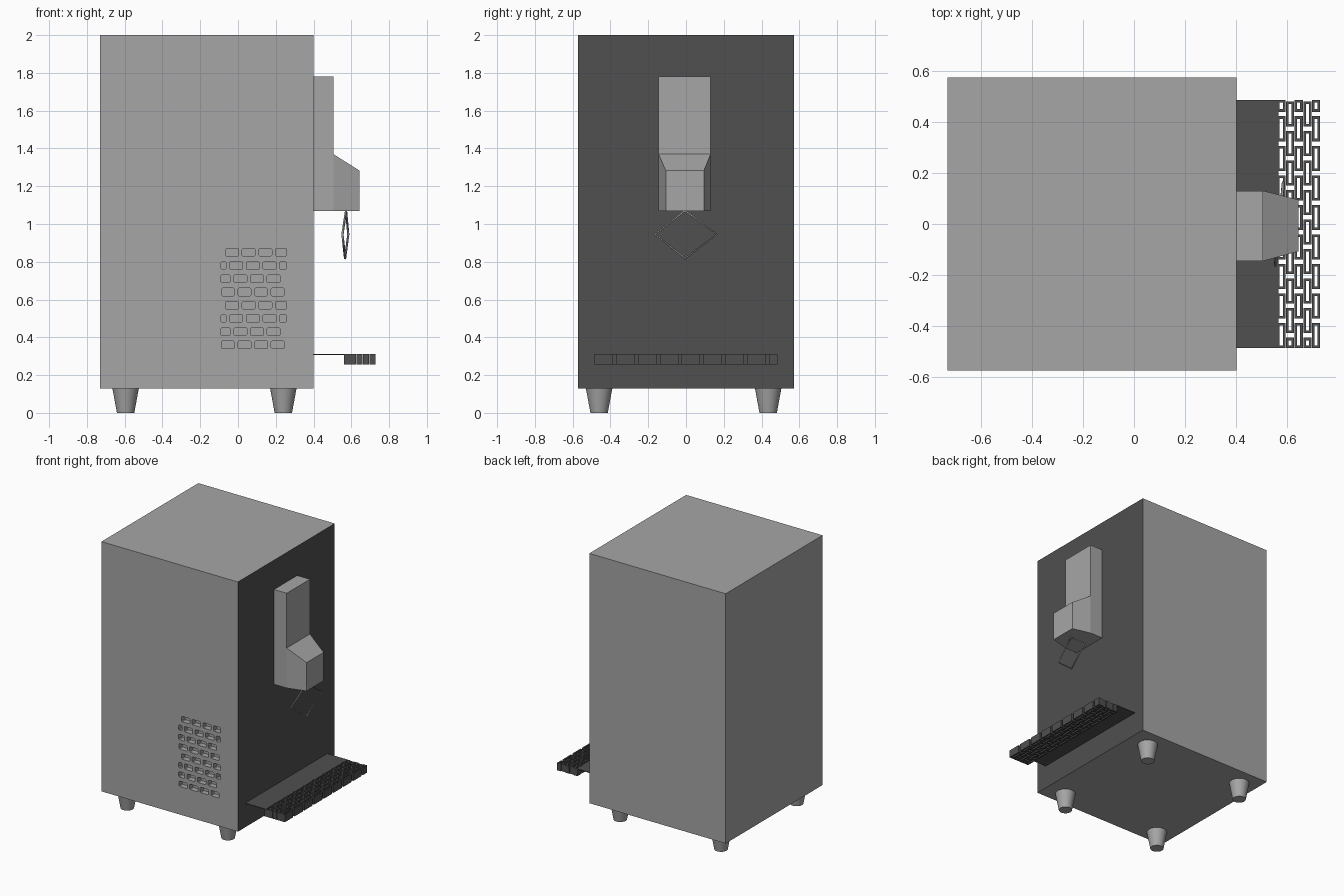
import bpy, bmesh, math
from mathutils import Vector

if "Cube" in bpy.data.objects:
    bpy.data.objects.remove(bpy.data.objects["Cube"])


def material(name, value):
    m = bpy.data.materials.new(name)
    m.diffuse_color = (value, value, value, 1)
    m.use_nodes = True
    m.node_tree.nodes["Principled BSDF"].inputs["Base Color"].default_value = m.diffuse_color
    return m


GREY = material("brushed grey", 0.38)
DARK = material("dark charcoal", 0.08)


def finish(name, bm, *mats):
    bmesh.ops.recalc_face_normals(bm, faces=bm.faces)
    me = bpy.data.meshes.new(name)
    bm.to_mesh(me)
    bm.free()
    for m in mats:
        me.materials.append(m)
    ob = bpy.data.objects.new(name, me)
    bpy.context.collection.objects.link(ob)
    return ob


def add_box(bm, x0, x1, y0, y1, z0, z1):
    vs = bmesh.ops.create_cube(bm, size=1)["verts"]
    for v in vs:
        v.co = Vector((x1 if v.co.x > 0 else x0,
                       y1 if v.co.y > 0 else y0,
                       z1 if v.co.z > 0 else z0))
    return vs


# Cabinet, with the dispensing side dark
bm = bmesh.new()
add_box(bm, -0.73, 0.40, -0.573, 0.573, 0.13, 2.0)
bm.normal_update()
for f in bm.faces:
    if f.normal.x > 0.9:
        f.material_index = 1
cabinet = finish("cabinet", bm, GREY, DARK)

# Vent slots: bricks stepping a quarter pitch per row, clipped to a panel
bm = bmesh.new()
for row in range(8):
    z = 0.85 - 0.07 * row
    for k in range(-1, 5):
        x = -0.066 + 0.022 * (row % 4) + 0.088 * k
        a, b = max(x, -0.09), min(x + 0.069, 0.257)
        if b - a > 0.02:
            add_box(bm, a, b, -0.6, -0.533, z - 0.02, z + 0.02)
bmesh.ops.bevel(bm, geom=[e for e in bm.edges
                          if abs(e.verts[0].co.y - e.verts[1].co.y) > 0.01],
                offset=0.005, segments=1, affect='EDGES')
cutter = finish("vent_cutter", bm, GREY)
cutter.hide_render = True
mod = cabinet.modifiers.new("vents", 'BOOLEAN')
mod.operation = 'DIFFERENCE'
mod.solver = 'EXACT'
mod.object = cutter
bpy.context.view_layer.objects.active = cabinet
bpy.ops.object.modifier_apply(modifier=mod.name)
bpy.data.objects.remove(cutter)

# Tapered round feet
for fx in (-0.595, 0.24):
    for fy in (-0.46, 0.435):
        bpy.ops.mesh.primitive_cone_add(vertices=32, radius1=0.046, radius2=0.07,
                                        depth=0.13, location=(fx, fy, 0.065))
        foot = bpy.context.object
        foot.name = "foot"
        foot.data.materials.append(GREY)
        bpy.ops.object.shade_smooth_by_angle(angle=math.radians(40))

# Dispenser head: upright block and tapered nose
bm = bmesh.new()
add_box(bm, 0.40, 0.505, -0.145, 0.13, 1.07, 1.78)
finish("dispenser_block", bm, GREY)
bm = bmesh.new()
for v in add_box(bm, 0.505, 0.643, -0.145, 0.13, 1.07, 1.37):
    if v.co.x > 0.6:
        v.co.y = 0.095 if v.co.y > 0 else -0.107
        if v.co.z > 1.2:
            v.co.z = 1.283
finish("dispenser_nose", bm, GREY)

# Diamond wire lever under the nose, slightly twisted
cu = bpy.data.curves.new("wire_lever", 'CURVE')
cu.dimensions = '3D'
cu.bevel_depth = 0.006
cu.bevel_resolution = 0
sp = cu.splines.new('POLY')
pts = [(0.572, -0.005, 1.07), (0.584, 0.163, 0.945),
       (0.567, -0.005, 0.818), (0.553, -0.163, 0.945)]
sp.points.add(3)
for p, co in zip(sp.points, pts):
    p.co = (*co, 1)
sp.use_cyclic_u = True
lever = bpy.data.objects.new("wire_lever", cu)
bpy.context.collection.objects.link(lever)
cu.materials.append(GREY)

# Drip tray shelf
bm = bmesh.new()
add_box(bm, 0.40, 0.565, -0.485, 0.485, 0.306, 0.311)
finish("drip_shelf", bm, DARK)

# Drip grille: staggered rows of open brick-shaped tubes
bm = bmesh.new()
PITCH, LENGTH, WALL = 0.1155, 0.098, 0.010
for row in range(5):
    x0 = 0.56 + 0.034 * row
    x1 = x0 + 0.032
    for k in range(-1, 10):
        y = -0.485 + PITCH * (k + 0.5 * (row % 2))
        y0, y1 = max(y, -0.485), min(y + LENGTH, 0.485)
        if y1 - y0 < 0.03:
            continue
        add_box(bm, x0, x0 + WALL, y0, y1, 0.255, 0.311)
        add_box(bm, x1 - WALL, x1, y0, y1, 0.255, 0.311)
        add_box(bm, x0 + WALL, x1 - WALL, y0, y0 + WALL, 0.255, 0.311)
        add_box(bm, x0 + WALL, x1 - WALL, y1 - WALL, y1, 0.255, 0.311)
finish("drip_grille", bm, DARK)
